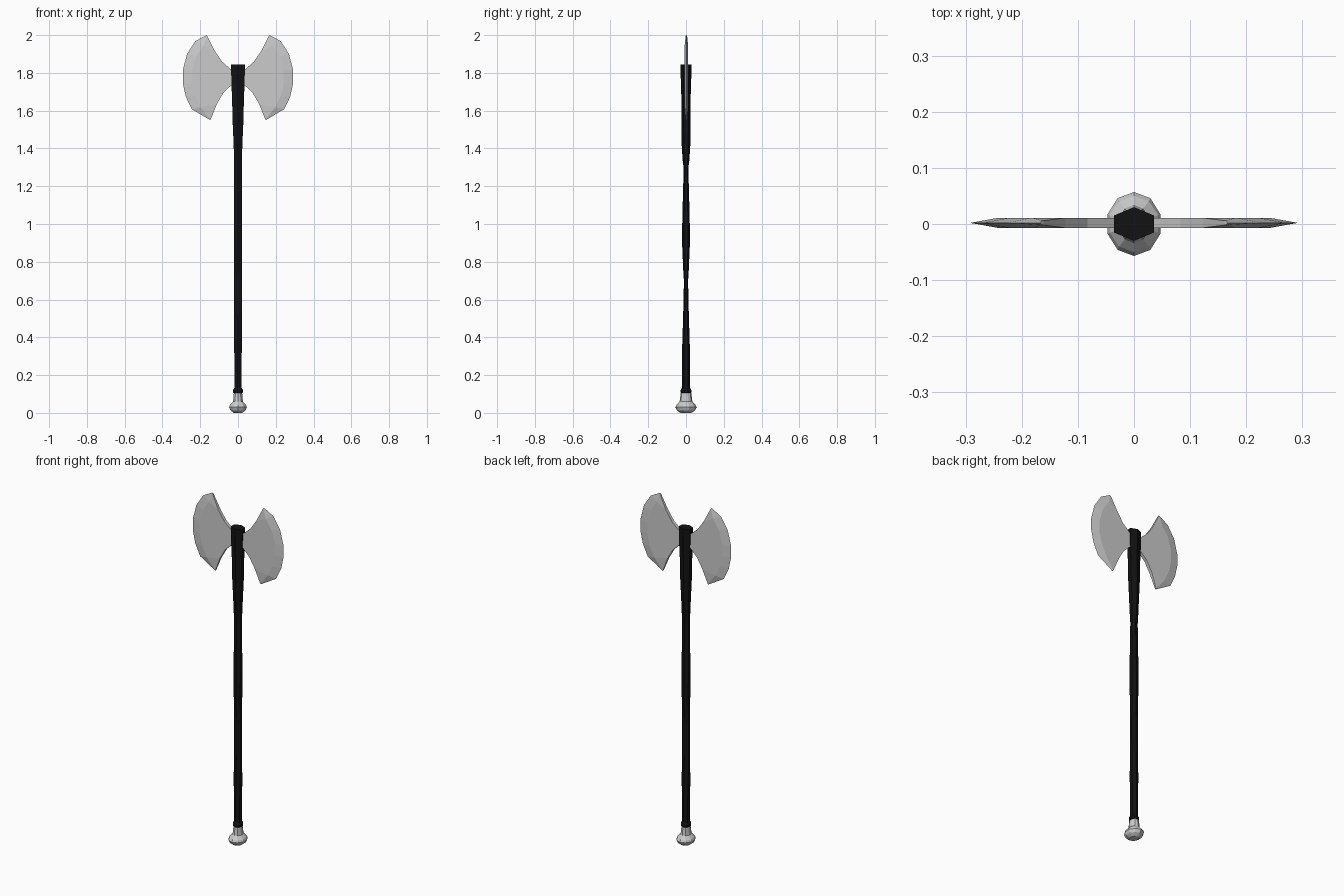
import bpy, bmesh
from math import cos, sin, pi

if "Cube" in bpy.data.objects:
    bpy.data.objects.remove(bpy.data.objects["Cube"])

black = bpy.data.materials.new("black")
black.diffuse_color = (0.006, 0.006, 0.006, 1)
black.use_nodes = True
black.node_tree.nodes["Principled BSDF"].inputs["Base Color"].default_value = black.diffuse_color


def make_object(name, bm, material=None):
    bmesh.ops.recalc_face_normals(bm, faces=bm.faces)
    mesh = bpy.data.meshes.new(name)
    bm.to_mesh(mesh)
    bm.free()
    if material:
        mesh.materials.append(material)
    obj = bpy.data.objects.new(name, mesh)
    bpy.context.collection.objects.link(obj)
    return obj


def loft(name, sections, sides, material=None):
    """Stack elliptical rings (z, half width x, half width y), first corner on +y."""
    bm = bmesh.new()
    # a ring is widened so its polygon really reaches the wanted x extent
    fit = max(sin(2 * pi * i / sides) for i in range(sides))
    rings = []
    for z, rx, ry in sections:
        rings.append([bm.verts.new((rx / fit * sin(2 * pi * i / sides),
                                    ry * cos(2 * pi * i / sides), z))
                      for i in range(sides)])
    for a, b in zip(rings, rings[1:]):
        for i in range(sides):
            j = (i + 1) % sides
            bm.faces.new((a[i], a[j], b[j], b[i]))
    bm.faces.new(rings[0])
    bm.faces.new(rings[-1])
    return make_object(name, bm, material)


# Six-sided shaft swelling at the grip and at the head
loft("shaft", [
    (0.125, 0.019, 0.022), (0.25, 0.018, 0.021), (0.36, 0.021, 0.020),
    (0.52, 0.021, 0.015), (0.70, 0.021, 0.011), (0.74, 0.020, 0.014),
    (0.88, 0.021, 0.020), (1.00, 0.022, 0.020), (1.17, 0.021, 0.016),
    (1.29, 0.020, 0.012), (1.34, 0.021, 0.018), (1.42, 0.023, 0.023),
    (1.55, 0.029, 0.025), (1.65, 0.031, 0.024), (1.75, 0.035, 0.027),
    (1.80, 0.036, 0.029), (1.845, 0.036, 0.030)], 6, black)

# Dark ring above the pommel
loft("collar", [(0.102, 0.020, 0.022), (0.109, 0.026, 0.028),
                (0.122, 0.026, 0.028), (0.132, 0.019, 0.022)], 10, black)

# Flared pommel
loft("pommel", [(0.0, 0.022, 0.028), (0.013, 0.040, 0.048),
                (0.030, 0.047, 0.057), (0.042, 0.043, 0.050),
                (0.060, 0.026, 0.034), (0.105, 0.022, 0.028)], 10)

# Blade stations from top to bottom: neck-side curve and cutting edge (x, z)
back = [(0.161, 1.993), (0.122, 1.915), (0.083, 1.858), (0.030, 1.812),
        (0.030, 1.740), (0.078, 1.693), (0.112, 1.635), (0.143, 1.557)]
edge = [(0.167, 2.000), (0.226, 1.968), (0.270, 1.900), (0.292, 1.815),
        (0.292, 1.745), (0.277, 1.675), (0.245, 1.608), (0.147, 1.550)]
middle_y = 0.002
bm = bmesh.new()
rows = []
for k, ((bx, bz), (ex, ez)) in enumerate(zip(back, edge)):
    tip = k in (0, len(back) - 1)
    half = 0.004 if tip else 0.009
    t = 0.5 if tip else 1 - 0.05 / ((ex - bx) ** 2 + (ez - bz) ** 2) ** 0.5
    mx, mz = bx + (ex - bx) * t, bz + (ez - bz) * t
    rows.append([bm.verts.new(p) for p in (
        (bx, middle_y - half, bz), (mx, middle_y - half, mz), (ex, middle_y, ez),
        (mx, middle_y + half, mz), (bx, middle_y + half, bz))])
for a, b in zip(rows, rows[1:]):
    for i in range(5):
        j = (i + 1) % 5
        bm.faces.new((a[i], a[j], b[j], b[i]))
bm.faces.new(rows[0])
bm.faces.new(rows[-1])
blade = make_object("twin_blades", bm)
blade.modifiers.new("mirror", "MIRROR")
